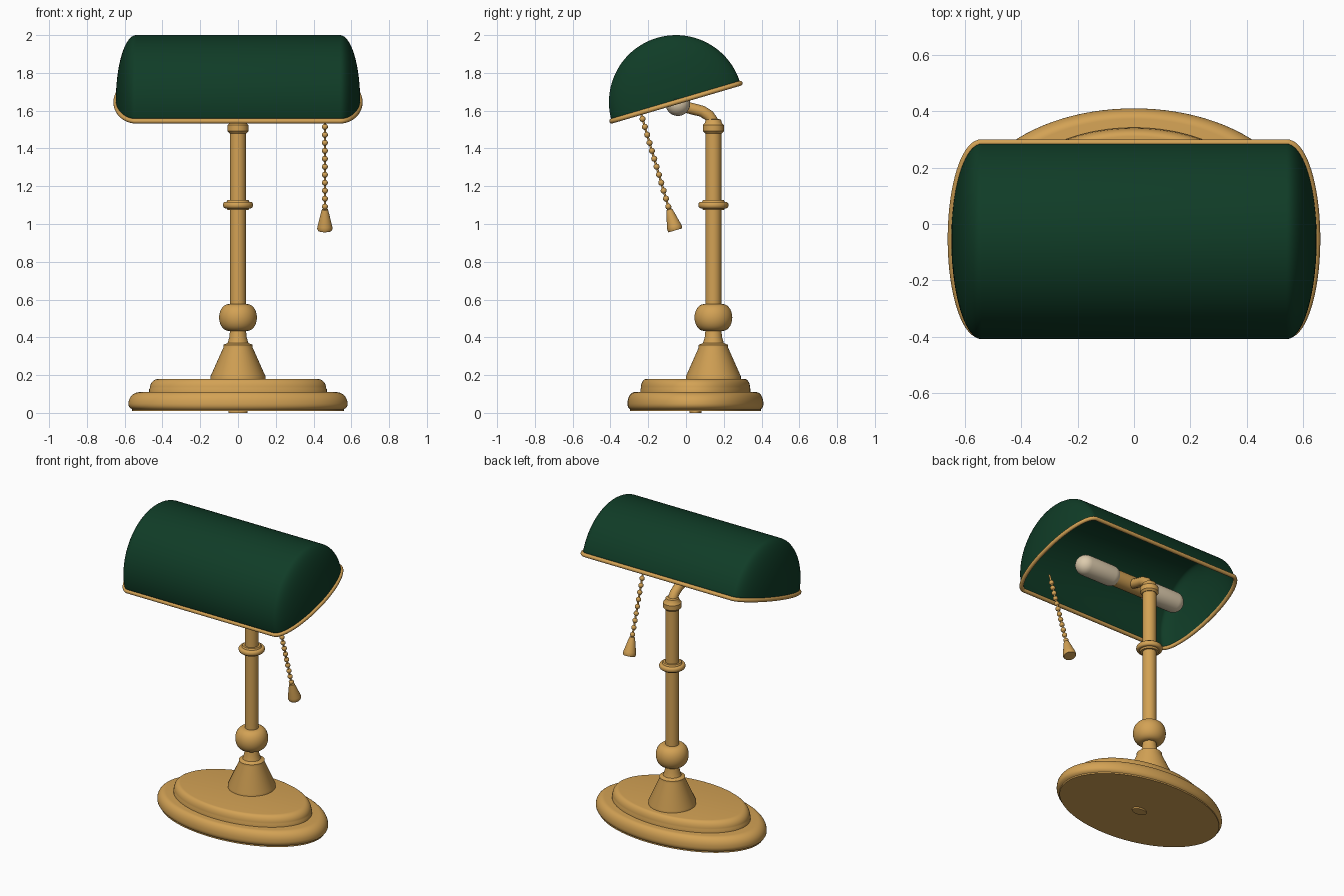
import bpy, bmesh, math
from mathutils import Matrix, Vector

cube = bpy.data.objects.get("Cube")
if cube:
    bpy.data.objects.remove(cube)


def material(name, color):
    m = bpy.data.materials.new(name)
    m.use_nodes = True
    m.diffuse_color = (*color, 1)
    node = next(n for n in m.node_tree.nodes if n.type == 'BSDF_PRINCIPLED')
    node.inputs["Base Color"].default_value = (*color, 1)
    return m


brass = material("brass", (0.65, 0.36, 0.09))
green = material("green_glass", (0.005, 0.045, 0.02))
cream = material("cream_bulb", (0.72, 0.6, 0.42))


def add_mesh(name, bm, mat, matrix=Matrix(), angle=35):
    bmesh.ops.recalc_face_normals(bm, faces=bm.faces)
    mesh = bpy.data.meshes.new(name)
    bm.to_mesh(mesh)
    bm.free()
    mesh.materials.append(mat)
    mesh.shade_smooth()
    mesh.set_sharp_from_angle(angle=math.radians(angle))
    obj = bpy.data.objects.new(name, mesh)
    obj.matrix_world = matrix
    bpy.context.collection.objects.link(obj)
    return obj


def spin_profile(points, axis, sweep, steps):
    """Revolve a polyline around an axis through the origin."""
    bm = bmesh.new()
    verts = [bm.verts.new(p) for p in points]
    edges = [bm.edges.new(pair) for pair in zip(verts, verts[1:])]
    bmesh.ops.spin(bm, geom=verts + edges, cent=(0, 0, 0), axis=axis,
                   angle=sweep, steps=steps)
    bmesh.ops.remove_doubles(bm, verts=bm.verts, dist=0.0001)
    return bm


def lathe(name, profile, mat, matrix=Matrix(), steps=48, angle=35):
    points = [(r, 0, z) for r, z in profile]
    bm = spin_profile(points, (0, 0, 1), math.tau, steps)
    return add_mesh(name, bm, mat, matrix, angle)


def arc(cr, cz, rr, rz, start, end, n=8):
    """Points (r, z) along an elliptical arc, angles in degrees."""
    angles = [math.radians(start + (end - start) * i / n) for i in range(n + 1)]
    return [(cr + rr * math.cos(a), cz + rz * math.sin(a)) for a in angles]


def tube(name, points, radius, mat, matrix=Matrix(), cyclic=False):
    curve = bpy.data.curves.new(name, 'CURVE')
    curve.dimensions = '3D'
    curve.bevel_depth = radius
    curve.bevel_resolution = 4
    curve.use_fill_caps = not cyclic
    spline = curve.splines.new('POLY')
    spline.points.add(len(points) - 1)
    for sp, p in zip(spline.points, points):
        sp.co = (*p, 1)
    spline.use_cyclic_u = cyclic
    spline.use_smooth = True
    curve.materials.append(mat)
    obj = bpy.data.objects.new(name, curve)
    obj.matrix_world = matrix
    bpy.context.collection.objects.link(obj)
    return obj


# Oval two-tier base
oval = Matrix.Translation((0, 0.05, 0)) @ Matrix.Diagonal((1, 0.62, 1, 1))
lower = [(0, 0.01), (0.56, 0.01)] + arc(0.54, 0.045, 0.04, 0.03, -60, 0, 4) \
    + arc(0.52, 0.05, 0.06, 0.06, 0, 90) + [(0, 0.11)]
lathe("base_lower", lower, brass, oval, steps=96)
upper = [(0, 0.1), (0.47, 0.1), (0.47, 0.125)] \
    + arc(0.42, 0.13, 0.047, 0.05, 0, 90) + [(0, 0.18)]
lathe("base_upper", upper, brass, oval, steps=96)
lathe("base_foot", [(0, 0), (0.05, 0), (0.05, 0.02), (0, 0.02)], brass, oval)

# Turned column
at_column = Matrix.Translation((0, 0.145, 0))
lathe("column_foot", [(0, 0.17), (0.145, 0.17), (0.145, 0.195), (0.078, 0.345),
                      (0.078, 0.36), (0.055, 0.37), (0.046, 0.4), (0.042, 0.44),
                      (0, 0.44)], brass, at_column)
lathe("column_shaft", [(0, 0.42), (0.042, 0.42), (0.042, 1.54), (0, 1.54)],
      brass, at_column)
lathe("column_ball", [(0, 0.434)] + arc(0.05, 0.505, 0.05, 0.071, -90, 90, 14)
      + [(0, 0.576)], brass, at_column)
lathe("column_ring", [(0, 1.073), (0.055, 1.073), (0.06, 1.083)]
      + arc(0.068, 1.1, 0.012, 0.017, -90, 90)
      + [(0.06, 1.117), (0.055, 1.127), (0, 1.127)], brass, at_column)
lathe("column_collar", [(0, 1.48), (0.045, 1.48), (0.056, 1.492), (0.056, 1.523),
                        (0.045, 1.535), (0.04, 1.553), (0, 1.56)],
      brass, at_column)

# Bent arm from the column to the lamp holder
tube("arm", [(0, 0.145, 1.53), (0, 0.138, 1.55), (0, 0.12, 1.575),
             (0, 0.085, 1.597), (0, 0.04, 1.608), (0, -0.04, 1.63)], 0.03, brass)

# Tubular bulbs on a cross holder
along_x = Matrix.Translation((0, -0.043, 1.637)) @ Matrix.Rotation(math.pi / 2, 4, 'Y')
lathe("bulb_holder", [(0, -0.12), (0.052, -0.12), (0.052, 0.12), (0, 0.12)],
      brass, along_x)
for side, name in ((1, "bulb_left"), (-1, "bulb_right")):
    capsule = arc(0, 0.155, 0.065, 0.065, -90, 0) + arc(0, 0.345, 0.065, 0.065, 0, 90)
    lathe(name, [(max(r, 0), side * z) for r, z in capsule], cream, along_x)

# Tilted frame shared by shade and pull chain
tilt = Matrix.Translation((0, -0.053, 1.645)) @ Matrix.Rotation(math.radians(16.4), 4, 'X')
radius, straight, bulge = 0.355, 0.54, 0.107

# Half-barrel shade with domed ends
end = [(straight + b, r) for b, r in arc(0, 0, bulge, radius, 0, 90, 20)]
outline = end + [(-x, r) for x, r in reversed(end)]
outline = [(x, max(r, 0)) for x, r in outline]
bm = spin_profile([(x, r, 0) for x, r in outline], (1, 0, 0), math.pi, 48)
shade = add_mesh("shade", bm, green, tilt, 60)
# Make the outer side face away from the middle before thickening
if sum((p.center - Vector((0, 0, 0))).dot(p.normal) for p in shade.data.polygons) < 0:
    shade.data.flip_normals()
solid = shade.modifiers.new("thickness", 'SOLIDIFY')
solid.thickness = 0.012
solid.offset = -1

# Brass rim around the shade opening
loop = [(x, r, 0) for x, r in outline] + [(x, -r, 0) for x, r in reversed(outline[1:-1])]
tube("shade_rim", loop, 0.013, brass, tilt, cyclic=True)

# Pull chain: cord, beads and bell-shaped pull
chain = tilt @ Matrix.Translation((0.46, -0.195, 0))
tube("chain_cord", [(0, 0, 0.03), (0, 0, -0.55)], 0.006, brass, chain)
bm = bmesh.new()
for i in range(12):
    bmesh.ops.create_uvsphere(bm, u_segments=16, v_segments=10, radius=0.016,
                              matrix=Matrix.Translation((0, 0, -0.035 - 0.044 * i)))
add_mesh("chain_beads", bm, brass, chain)
lathe("chain_pull", [(0, -0.53), (0.016, -0.535), (0.023, -0.56), (0.038, -0.625),
                     (0.041, -0.64), (0.037, -0.65), (0, -0.65)], brass, chain, 32)
